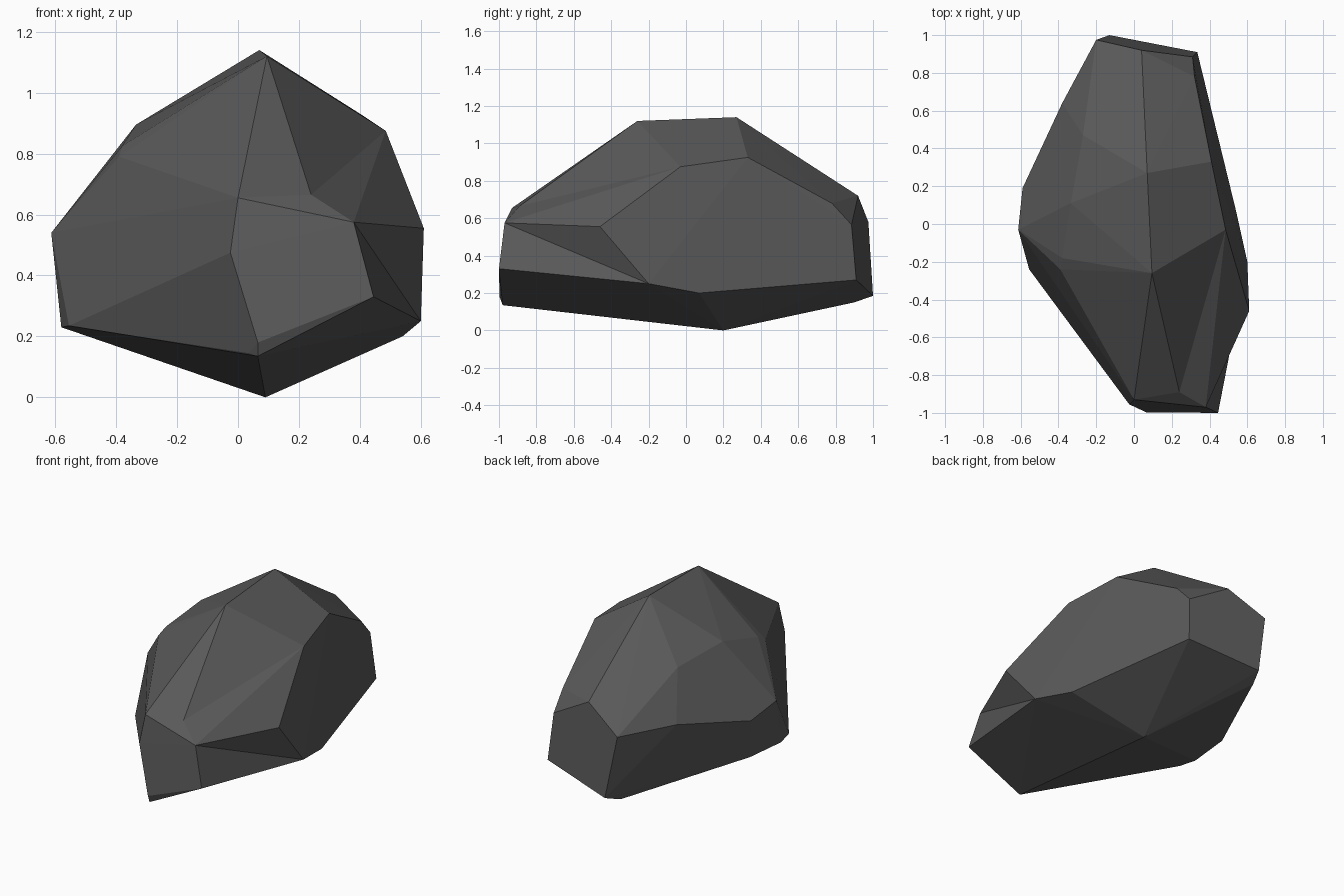
import bpy, bmesh
from mathutils import Vector

if "Cube" in bpy.data.objects:
    bpy.data.objects.remove(bpy.data.objects["Cube"])

# Corner points of the boulder, ring by ring
ridge = [(0.07, 0.27, 1.14), (0.095, -0.26, 1.12)]
shoulders = [(0.485, -0.03, 0.875), (0.41, 0.33, 0.925), (-0.335, 0.11, 0.895),
             (-0.38, -0.18, 0.825), (-0.39, -0.24, 0.79), (-0.27, 0.47, 0.85)]
front = [(0.0, -0.93, 0.655), (0.38, -0.97, 0.575), (0.445, -1.0, 0.33),
         (0.065, -0.997, 0.18), (-0.025, -0.955, 0.475),
         (0.065, -0.98, 0.135), (0.035, -0.95, 0.145)]
back = [(0.04, 0.92, 0.72), (-0.2, 0.975, 0.58), (0.31, 0.885, 0.565),
        (0.335, 0.91, 0.27), (-0.13, 1.0, 0.185), (0.32, 0.78, 0.68),
        (-0.17, 0.9, 0.15)]
sides = [(0.61, -0.46, 0.555), (0.6, -0.2, 0.25), (0.54, 0.07, 0.2),
         (-0.613, -0.03, 0.54), (-0.555, -0.24, 0.235), (-0.58, -0.126, 0.23),
         (-0.557, 0.152, 0.236), (-0.59, 0.19, 0.49), (-0.38, 0.64, 0.58)]
base = [(0.09, 0.2, 0.0)]

# Wrap the points in a faceted skin
bm = bmesh.new()
for p in ridge + shoulders + front + back + sides + base:
    bm.verts.new(p)
bmesh.ops.convex_hull(bm, input=bm.verts[:])
bmesh.ops.delete(bm, geom=[v for v in bm.verts if not v.link_faces], context='VERTS')


def find_edge(p, q):
    near = [min(bm.verts, key=lambda v: (v.co - Vector(c)).length) for c in (p, q)]
    return bm.edges.get(near)


# Turn the front right corner edge inward for the shallow notch
edge = find_edge(front[2], sides[0])
if edge:
    bmesh.utils.edge_rotate(edge, True)

# Dent the brow above the front face
edge = find_edge(ridge[1], front[1])
if edge:
    cut = bmesh.ops.subdivide_edges(bm, edges=[edge], cuts=1)
    for v in cut["geom_inner"]:
        if isinstance(v, bmesh.types.BMVert):
            v.co = (0.24, -0.89, 0.665)

bmesh.ops.triangulate(bm, faces=bm.faces[:])
bmesh.ops.dissolve_limit(bm, angle_limit=0.03, verts=bm.verts[:], edges=bm.edges[:])
bmesh.ops.recalc_face_normals(bm, faces=bm.faces[:])
mesh = bpy.data.meshes.new("boulder")
bm.to_mesh(mesh)
bm.free()

# Single dark stone colour
stone = bpy.data.materials.new("dark grey stone")
stone.diffuse_color = (0.1, 0.1, 0.1, 1)
stone.use_nodes = True
stone.node_tree.nodes["Principled BSDF"].inputs["Base Color"].default_value = stone.diffuse_color
mesh.materials.append(stone)
boulder = bpy.data.objects.new("boulder", mesh)
bpy.context.collection.objects.link(boulder)
